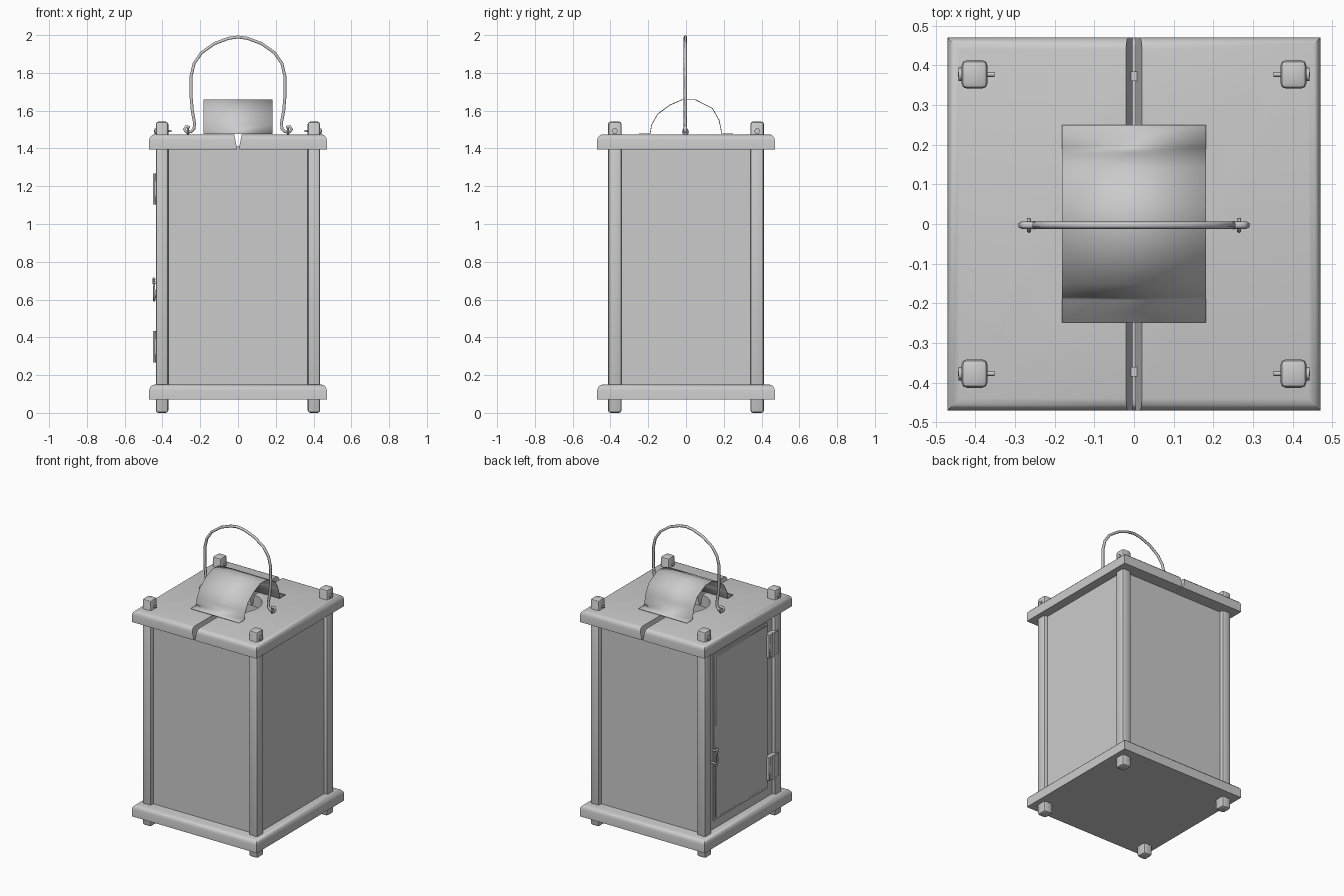
import bpy, bmesh, math
from mathutils import Vector

if "Cube" in bpy.data.objects:
    bpy.data.objects.remove(bpy.data.objects["Cube"])


def finish(name, bm):
    bmesh.ops.recalc_face_normals(bm, faces=bm.faces)
    me = bpy.data.meshes.new(name)
    bm.to_mesh(me)
    bm.free()
    ob = bpy.data.objects.new(name, me)
    bpy.context.collection.objects.link(ob)
    return ob


def box_bm(lo, hi):
    bm = bmesh.new()
    bmesh.ops.create_cube(bm, size=1)
    for v in bm.verts:
        v.co = Vector([lo[i] + (v.co[i] + 0.5) * (hi[i] - lo[i]) for i in range(3)])
    return bm


def box(name, lo, hi, bevel=0, segs=2):
    bm = box_bm(lo, hi)
    if bevel:
        bmesh.ops.bevel(bm, geom=bm.edges[:], offset=bevel, segments=segs,
                        profile=0.5, affect='EDGES')
    return finish(name, bm)


def wire(name, pts, radius, cyclic=False):
    cu = bpy.data.curves.new(name, 'CURVE')
    cu.dimensions = '3D'
    cu.bevel_depth = radius
    cu.bevel_resolution = 1
    cu.use_fill_caps = True
    sp = cu.splines.new('POLY')
    sp.points.add(len(pts) - 1)
    for p, co in zip(sp.points, pts):
        p.co = (*co, 1)
    sp.use_cyclic_u = cyclic
    ob = bpy.data.objects.new(name, cu)
    bpy.context.collection.objects.link(ob)
    return ob


def bevel_top(bm, keep):
    top = max(v.co.z for v in bm.verts)
    edges = [e for e in bm.edges
             if all(v.co.z > top - 1e-4 for v in e.verts) and keep(e)]
    bmesh.ops.bevel(bm, geom=edges, offset=0.03, segments=3, profile=0.5, affect='EDGES')


# base plate with rounded upper rim
bm = box_bm((-0.47, -0.47, 0.07), (0.47, 0.47, 0.15))
bevel_top(bm, lambda e: True)
finish("base_plate", bm)

# vent hole cutter for the roof
bm = bmesh.new()
bmesh.ops.create_cone(bm, cap_ends=True, segments=24, radius1=0.15, radius2=0.15, depth=0.4)
bmesh.ops.translate(bm, verts=bm.verts, vec=(0, 0, 1.44))
cutter = finish("vent_cutter", bm)

# two roof boards with a V-shaped seam between them
for s, side in ((-1, "left"), (1, "right")):
    bm = box_bm((0.004, -0.47, 1.395), (0.47, 0.47, 1.475))
    bevel_top(bm, lambda e: max(v.co.x for v in e.verts) > 0.1)
    for v in bm.verts:
        if v.co.x < 0.1 and v.co.z > 1.42:
            v.co.x += 0.016 * (v.co.z - 1.395) / 0.08
        v.co.x *= s
    roof = finish(side + "_roof_board", bm)
    mod = roof.modifiers.new("vent", 'BOOLEAN')
    mod.operation = 'DIFFERENCE'
    mod.solver = 'EXACT'
    mod.object = cutter
    bpy.context.view_layer.objects.active = roof
    bpy.ops.object.modifier_apply(modifier=mod.name)
bpy.data.objects.remove(cutter)

# corner posts with a locking pin through each top
for sx in (-1, 1):
    for sy in (-1, 1):
        x, y = 0.402 * sx, 0.377 * sy
        box("corner_post", (x - 0.033, y - 0.036, 0), (x + 0.033, y + 0.036, 1.542), 0.014)
        wire("post_pin", [(0.352 * sx, y, 1.492), (0.444 * sx, y, 1.492)], 0.006)
        wire("pin_head", [(0.434 * sx, y, 1.492), (0.443 * sx, y, 1.492)], 0.017)

# wall panels recessed between the posts
for s, a, b in ((-1, "front", "left"), (1, "back", "right")):
    y, x = sorted((0.36 * s, 0.385 * s)), sorted((0.385 * s, 0.41 * s))
    box(a + "_panel", (-0.385, y[0], 0.14), (0.385, y[1], 1.41))
    box(b + "_panel", (x[0], -0.36, 0.14), (x[1], 0.36, 1.41))

# door on the left wall: frame lip and leaf
box("door_frame", (-0.415, -0.285, 0.21), (-0.40, 0.295, 1.34))
box("door_leaf", (-0.419, -0.27, 0.225), (-0.40, 0.28, 1.325), 0.003, 1)

# hinges
for z in (0.35, 1.185):
    box("hinge_plate", (-0.441, -0.37, z - 0.08), (-0.405, -0.27, z + 0.08), 0.003, 1)
    wire("hinge_barrel", [(-0.441, -0.315, z - 0.083), (-0.441, -0.315, z + 0.083)], 0.01)

# hook latch with its two pins
wire("latch_hook", [(-0.442, 0.285, 0.705), (-0.447, 0.30, 0.712), (-0.447, 0.312, 0.70),
                    (-0.445, 0.305, 0.68), (-0.444, 0.295, 0.65), (-0.444, 0.295, 0.615),
                    (-0.444, 0.305, 0.595), (-0.444, 0.32, 0.60), (-0.444, 0.324, 0.615)], 0.006)
for y, z in ((0.295, 0.69), (0.315, 0.615)):
    wire("latch_pin", [(-0.40, y, z), (-0.45, y, z)], 0.007)

# bent sheet chimney cover with flat flanges
profile = [(-0.248, 1.478), (-0.19, 1.478), (-0.182, 1.525), (-0.15, 1.582), (-0.085, 1.63),
           (-0.02, 1.658), (0.05, 1.658), (0.14, 1.612), (0.175, 1.55), (0.19, 1.478),
           (0.25, 1.478)]
bm = bmesh.new()
rows = [[bm.verts.new((x, y, z)) for x in (-0.182, 0.182)] for y, z in profile]
for a, b in zip(rows, rows[1:]):
    bm.faces.new((a[0], b[0], b[1], a[1]))
cover = finish("chimney_cover", bm)
mod = cover.modifiers.new("thickness", 'SOLIDIFY')
mod.thickness = 0.004
mod.offset = 0

# wire carrying handle with curled ends
half = [(0.255, 1.512), (0.275, 1.515), (0.284, 1.50), (0.272, 1.486), (0.25, 1.488),
        (0.233, 1.505), (0.23, 1.535), (0.242, 1.60), (0.248, 1.67), (0.248, 1.785),
        (0.232, 1.85), (0.195, 1.905), (0.125, 1.955), (0.05, 1.983)]
path = half + [(0, 1.99)] + [(-x, z) for x, z in reversed(half)]
wire("carrying_handle", [(x, -0.003, z) for x, z in path], 0.009)

# staples that hold the handle
for s in (-1, 1):
    ring = [(0.265 * s, 0.014 * math.cos(t * math.pi / 4) - 0.003,
             1.488 + 0.018 * math.sin(t * math.pi / 4)) for t in range(8)]
    wire("handle_staple", ring, 0.005, True)

# smooth shading with sharp edges kept
bpy.ops.object.select_all(action='DESELECT')
for ob in bpy.data.objects:
    if ob.type == 'MESH':
        ob.select_set(True)
        bpy.context.view_layer.objects.active = ob
bpy.ops.object.shade_smooth_by_angle(angle=math.radians(40))
